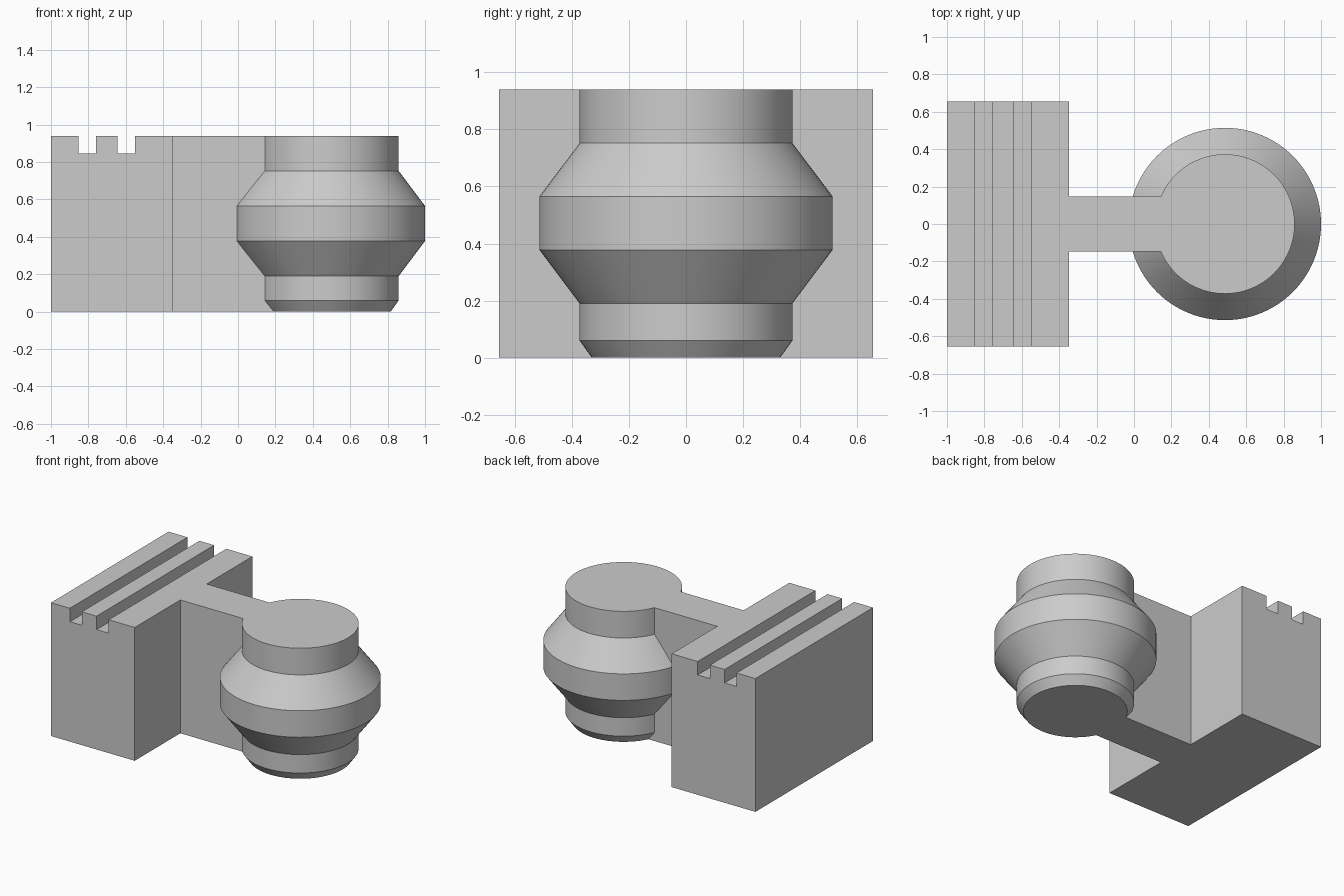
import bpy, bmesh, math
from mathutils import Vector, Matrix

cube = bpy.data.objects.get("Cube")
if cube:
    bpy.data.objects.remove(cube, do_unlink=True)

GREY = (0.6, 0.6, 0.6, 1.0)
TOP = 0.94
grey = bpy.data.materials.new("plain grey")
grey.use_nodes = True
grey.diffuse_color = GREY
grey.node_tree.nodes["Principled BSDF"].inputs["Base Color"].default_value = GREY


def make_object(name, bm):
    bmesh.ops.recalc_face_normals(bm, faces=bm.faces)
    mesh = bpy.data.meshes.new(name)
    bm.to_mesh(mesh)
    bm.free()
    mesh.materials.append(grey)
    obj = bpy.data.objects.new(name, mesh)
    bpy.context.collection.objects.link(obj)
    return obj


def extrude_profile(name, points, half_depth):
    """Extrude an (x, z) outline along y."""
    bm = bmesh.new()
    face = bm.faces.new([bm.verts.new((x, -half_depth, z)) for x, z in points])
    result = bmesh.ops.extrude_face_region(bm, geom=[face])
    moved = [v for v in result["geom"] if isinstance(v, bmesh.types.BMVert)]
    bmesh.ops.translate(bm, verts=moved, vec=(0, 2 * half_depth, 0))
    return make_object(name, bm)


def lathe(name, profile, centre_x, sides=96):
    """Turn a (radius, z) profile around a vertical axis and cap both ends."""
    bm = bmesh.new()
    rings = []
    for radius, z in profile:
        rings.append([bm.verts.new((centre_x + radius * math.cos(math.tau * i / sides),
                                    radius * math.sin(math.tau * i / sides), z))
                      for i in range(sides)])
    for low, high in zip(rings, rings[1:]):
        for i in range(sides):
            j = (i + 1) % sides
            bm.faces.new((low[i], low[j], high[j], high[i]))
    bm.faces.new(rings[0])
    bm.faces.new(rings[-1])
    return make_object(name, bm)


# Block with two grooves across its top
outline = [(-1, 0), (-0.347, 0), (-0.347, TOP)]
for right, left in ((-0.55, -0.645), (-0.76, -0.853)):
    outline += [(right, TOP), (right, 0.845), (left, 0.845), (left, TOP)]
outline.append((-1, TOP))
block = extrude_profile("grooved_block", outline, 0.655)

# Web from the block into the knob
web = extrude_profile("connecting_web",
                      [(-0.347, 0), (0.485, 0), (0.485, TOP), (-0.347, TOP)], 0.147)

# Turned knob with a wide belt and a chamfered foot
knob = lathe("turned_knob",
             [(0.33, 0), (0.373, 0.06), (0.373, 0.19), (0.514, 0.378),
              (0.514, 0.565), (0.373, 0.752), (0.373, TOP)], 0.486)

# Merge web and knob so that their shared top and bottom are single faces
union = knob.modifiers.new("join_web", "BOOLEAN")
union.operation = "UNION"
union.solver = "EXACT"
union.object = web
bpy.context.view_layer.objects.active = knob
knob.select_set(True)
bpy.ops.object.modifier_apply(modifier=union.name)
bpy.data.objects.remove(web, do_unlink=True)
knob.name = "knob_and_web"
bpy.ops.object.shade_smooth_by_angle(angle=math.radians(20))
